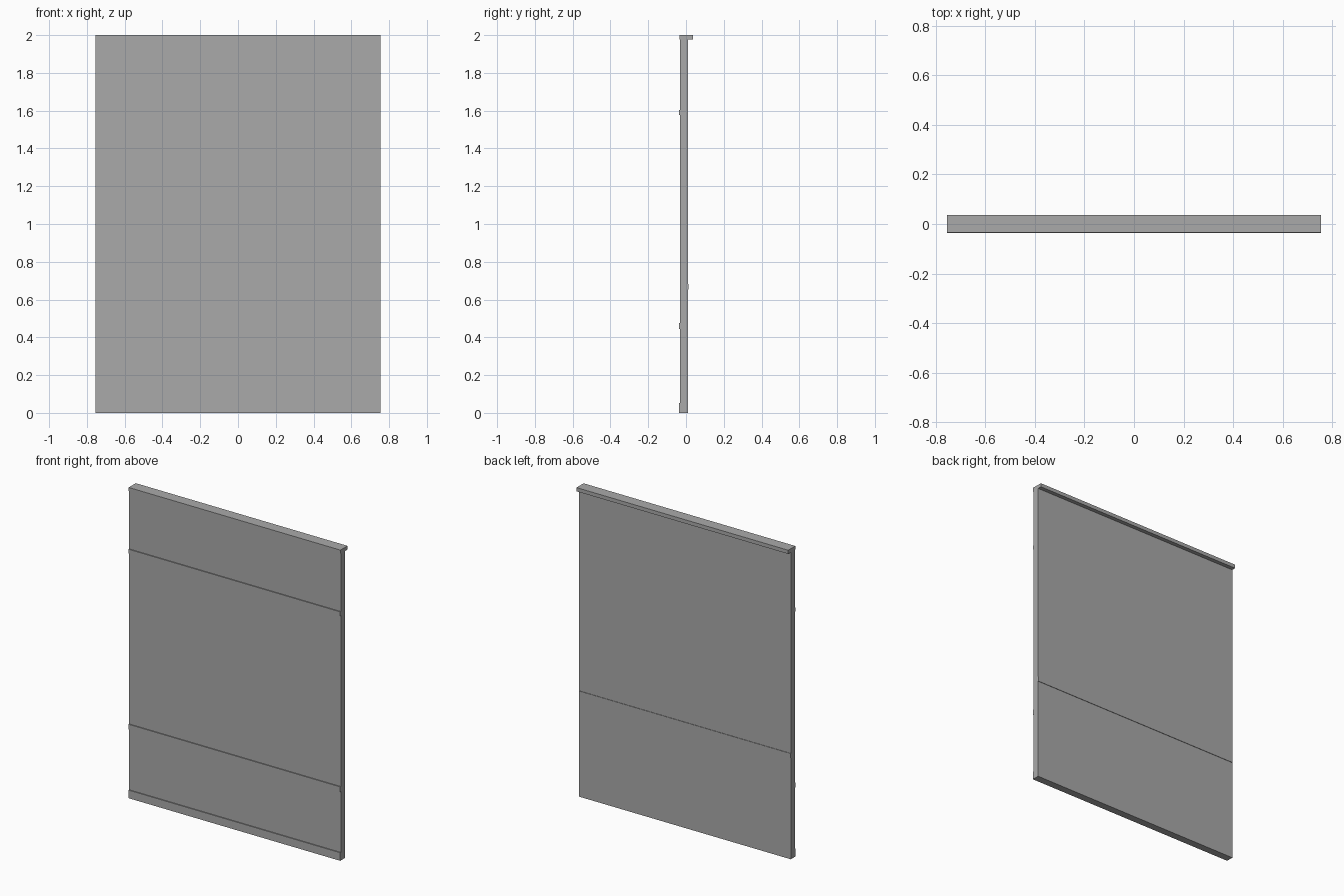
import bpy

cube = bpy.data.objects.get("Cube")
if cube:
    bpy.data.objects.remove(cube, do_unlink=True)

# Single flat grey for the whole wall
grey = bpy.data.materials.new("plain_grey")
grey.use_nodes = True
colour = (0.4, 0.4, 0.4, 1)
grey.diffuse_color = colour
grey.node_tree.nodes["Principled BSDF"].inputs["Base Color"].default_value = colour

WIDTH = 1.508
FRONT, BACK = -0.031, 0.011   # faces of the wall panel
TRIM = -0.037                 # front face of the mouldings


def slab(name, y0, y1, z0, z1):
    """Full-width box between two depths and two heights."""
    bpy.ops.mesh.primitive_cube_add(size=1, location=(0, (y0 + y1) / 2, (z0 + z1) / 2))
    obj = bpy.context.object
    obj.name = name
    obj.scale = (WIDTH, y1 - y0, z1 - z0)
    bpy.ops.object.transform_apply(location=False, rotation=False, scale=True)
    obj.data.materials.append(grey)
    return obj


# Wall panel and its overhanging cap
slab("wall_panel", FRONT, BACK, 0, 1.976)
slab("top_cap", -0.035, 0.037, 1.976, 2)

# Front mouldings
slab("baseboard", TRIM, FRONT, 0, 0.052)
slab("lower_rail", TRIM, FRONT, 0.444, 0.476)
slab("upper_rail", TRIM, FRONT, 1.577, 1.603)

# Thin strip across the back
slab("back_strip", BACK, 0.014, 0.652, 0.682)
